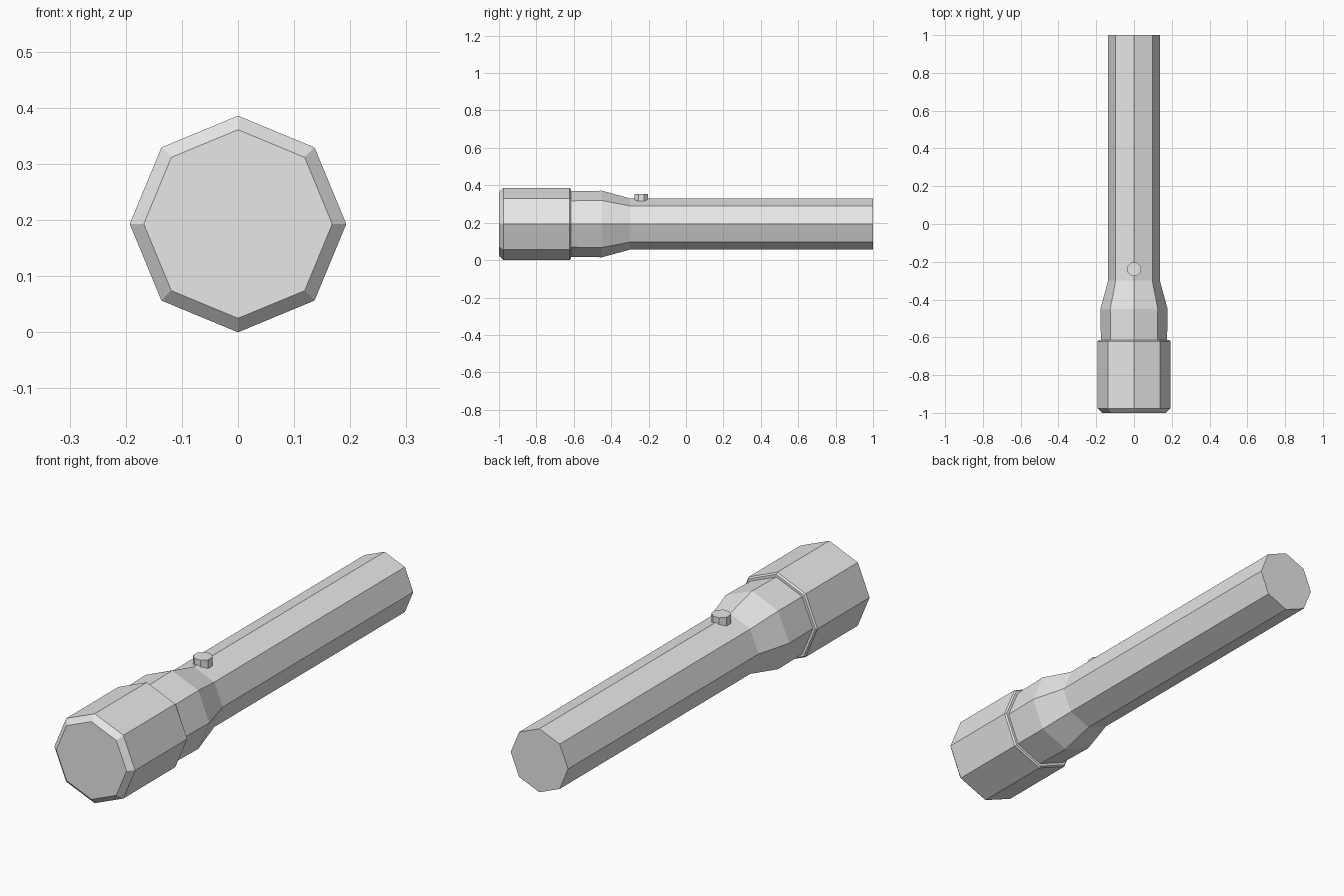
import bpy
import bmesh
import math

SIDES = 8
AXIS_Z = 0.193

cube = bpy.data.objects.get("Cube")
if cube:
    bpy.data.objects.remove(cube, do_unlink=True)

grey = bpy.data.materials.new("light grey")
grey.use_nodes = True
grey.diffuse_color = (0.8, 0.8, 0.8, 1)
grey.node_tree.nodes["Principled BSDF"].inputs["Base Color"].default_value = (0.8, 0.8, 0.8, 1)


def turned(name, profile, place, turn=0.0):
    """Eight-sided closed solid from (distance, radius) pairs."""
    bm = bmesh.new()
    rings = []
    for d, r in profile:
        ring = []
        for i in range(SIDES):
            a = 2 * math.pi * i / SIDES + turn
            ring.append(bm.verts.new(place(d, r * math.cos(a), r * math.sin(a))))
        rings.append(ring)
    for a, b in zip(rings, rings[1:]):
        for i in range(SIDES):
            j = (i + 1) % SIDES
            bm.faces.new((a[i], a[j], b[j], b[i]))
    bm.faces.new(rings[0])
    bm.faces.new(rings[-1])
    bmesh.ops.recalc_face_normals(bm, faces=bm.faces)
    mesh = bpy.data.meshes.new(name)
    bm.to_mesh(mesh)
    bm.free()
    mesh.materials.append(grey)
    obj = bpy.data.objects.new(name, mesh)
    bpy.context.collection.objects.link(obj)
    return obj


def lengthwise(d, u, v):
    return (u, d, AXIS_Z + v)


# Wide lamp head with a chamfered front rim and a thin bevel at the back
turned("lamp_head", [(-1.0, 0.168), (-0.977, 0.193), (-0.622, 0.193), (-0.615, 0.187)], lengthwise)

# Neck tapering into the long handle
turned("neck_and_handle", [(-0.63, 0.175), (-0.45, 0.178), (-0.30, 0.137), (1.0, 0.137)], lengthwise)

# Small push button on the top ridge
turned("switch_button", [(0.30, 0.039), (0.353, 0.039)],
       lambda d, u, v: (u, -0.24 + v, d), math.pi / SIDES)
